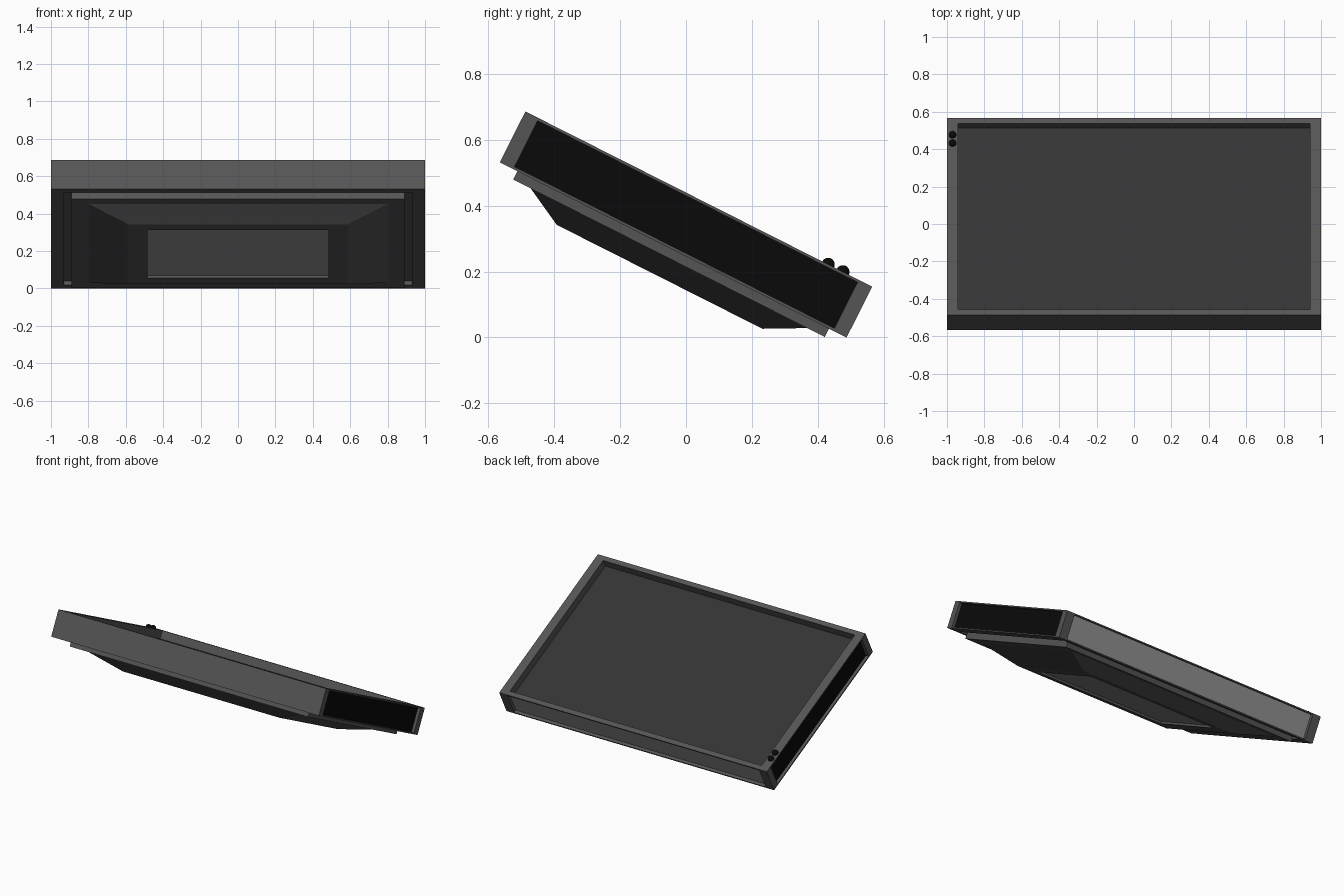
import bpy, bmesh, math
from mathutils import Matrix, Vector

if "Cube" in bpy.data.objects:
    bpy.data.objects.remove(bpy.data.objects["Cube"])

# Whole model is built flat, then tipped toward the back
TILT = Matrix.Translation((0, 0, 0.343)) @ Matrix.Rotation(math.radians(-26.8), 4, 'X')


def material(name, v):
    m = bpy.data.materials.new(name)
    m.diffuse_color = (v, v, v, 1)
    m.use_nodes = True
    m.node_tree.nodes["Principled BSDF"].inputs["Base Color"].default_value = m.diffuse_color
    return m


FRAME = material("frame_grey", 0.09)
SCREEN = material("screen_dark", 0.035)
BLACK = material("grille_black", 0.003)
LIGHT = material("panel_light", 0.3)


def prism(bm, bottom, top, z0, z1):
    """Box or frustum from half sizes at two heights."""
    rings = []
    for (hx, hy), z in ((bottom, z0), (top, z1)):
        rings.append([bm.verts.new((sx * hx, sy * hy, z))
                      for sx, sy in ((-1, -1), (1, -1), (1, 1), (-1, 1))])
    a, b = rings
    bm.faces.new(a[::-1])
    bm.faces.new(b)
    for i in range(4):
        j = (i + 1) % 4
        bm.faces.new((a[i], a[j], b[j], b[i]))
    bm.normal_update()


def recess(bm, direction, half, depth, mat_index):
    """Sink a centred rectangle into the face pointing along direction."""
    d = Vector(direction)
    face = max(bm.faces, key=lambda f: (round(f.normal.dot(d), 4), f.calc_center_median().dot(d)))
    for sink in (0, depth):
        bmesh.ops.inset_individual(bm, faces=[face], thickness=0.001, depth=0)
        for v in face.verts:
            for axis in range(3):
                if abs(d[axis]) < 0.5:
                    v.co[axis] = math.copysign(half[axis], v.co[axis])
            v.co -= d * sink
    face.material_index = mat_index
    bm.normal_update()


def finish(bm, name, mats):
    me = bpy.data.meshes.new(name)
    bm.transform(TILT)
    bm.to_mesh(me)
    bm.free()
    for m in mats:
        me.materials.append(m)
    ob = bpy.data.objects.new(name, me)
    bpy.context.collection.objects.link(ob)
    return ob


# Main housing with sunken screen, side grilles, rear panel and underside
bm = bmesh.new()
prism(bm, (1, 0.59), (1, 0.59), -0.0865, 0.0865)
recess(bm, (0, 0, 1), (0.94, 0.557, 0), 0.053, 1)
recess(bm, (0, 0, -1), (0.93, 0.55, 0), 0.025, 0)
for s in (-1, 1):
    recess(bm, (s, 0, 0), (0, 0.544, 0.078), 0.02, 2)
recess(bm, (0, 1, 0), (0.94, 0, 0.078), 0.02, 3)
finish(bm, "display_housing", [FRAME, SCREEN, BLACK, LIGHT])

# Back plate set into the underside
bm = bmesh.new()
prism(bm, (0.89, 0.53), (0.89, 0.53), -0.115, -0.0615)
finish(bm, "back_plate", [FRAME])

# Tapered rear cover with a shallow access panel
bm = bmesh.new()
prism(bm, (0.585, 0.35), (0.8, 0.47), -0.178, -0.115)
recess(bm, (0, 0, -1), (0.485, 0.283, 0), 0.014, 1)
finish(bm, "rear_cover", [FRAME, LIGHT])

# Two round control buttons on the bezel corner
for i, y in enumerate((0.44, 0.49)):
    bm = bmesh.new()
    bmesh.ops.create_uvsphere(bm, u_segments=24, v_segments=12, radius=0.02,
                              matrix=Matrix.Translation((-0.97, y, 0.0865)))
    for f in bm.faces:
        f.smooth = True
    finish(bm, f"control_button_{i + 1}", [BLACK])
